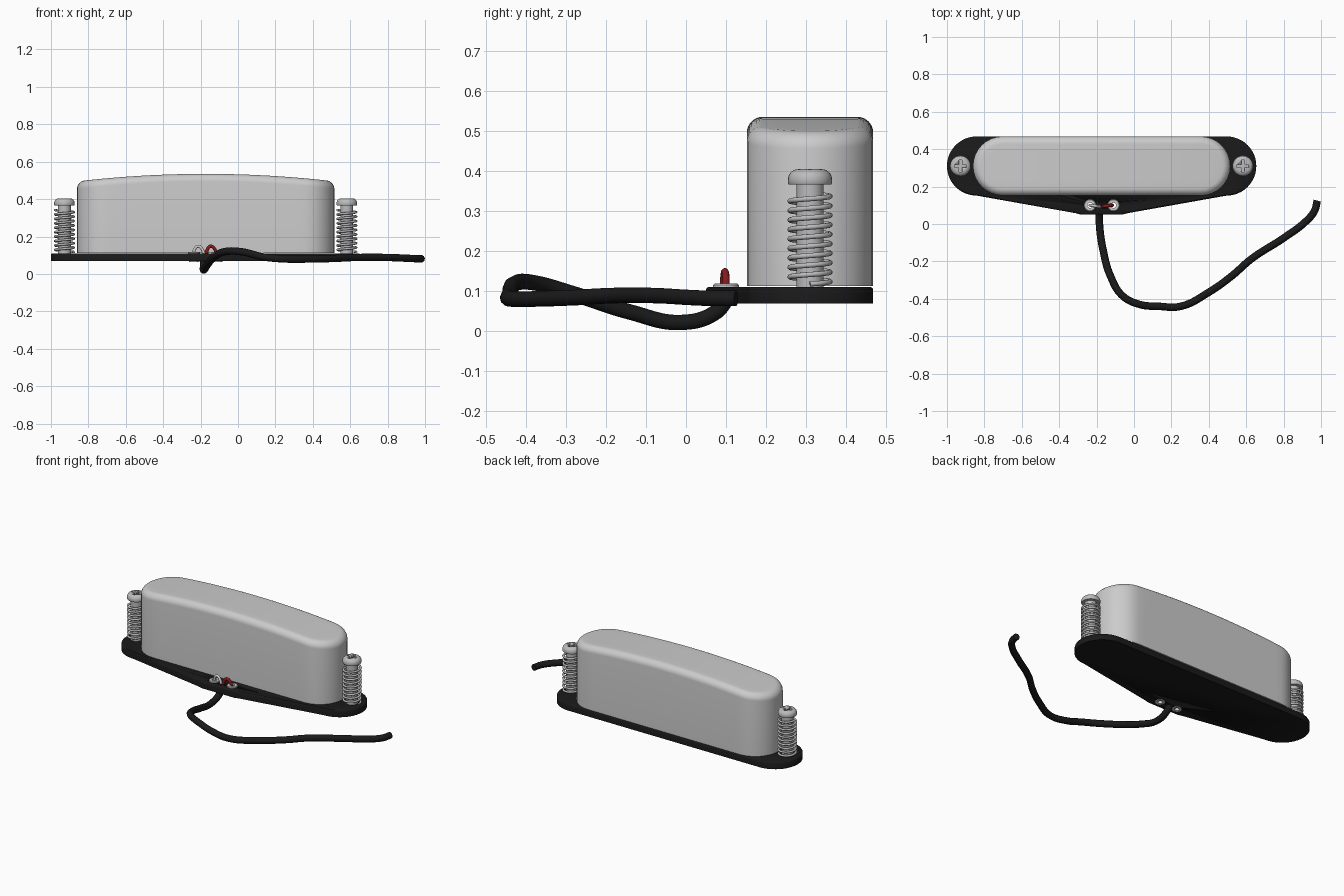
import bpy, bmesh
from math import sin, cos, pi, radians

if "Cube" in bpy.data.objects:
    bpy.data.objects.remove(bpy.data.objects["Cube"])

CX, CY = -0.173, 0.31          # centre of plate and cover
SCREWS = (CX - 0.755, CX + 0.755)
EYELETS = (-0.235, -0.11)


def material(name, rgb):
    m = bpy.data.materials.new(name)
    m.diffuse_color = (*rgb, 1)
    m.use_nodes = True
    m.node_tree.nodes["Principled BSDF"].inputs["Base Color"].default_value = m.diffuse_color
    return m


BLACK = material("black", (0.01, 0.01, 0.01))
RED = material("red", (0.25, 0.01, 0.01))
WHITE = material("white", (0.85, 0.85, 0.85))
STEEL = material("steel", (0.5, 0.5, 0.5))


def finish(name, bm, mat=None, angle=35):
    bmesh.ops.remove_doubles(bm, verts=bm.verts, dist=1e-5)
    bmesh.ops.recalc_face_normals(bm, faces=bm.faces)
    me = bpy.data.meshes.new(name)
    bm.to_mesh(me)
    bm.free()
    ob = bpy.data.objects.new(name, me)
    bpy.context.collection.objects.link(ob)
    if mat:
        me.materials.append(mat)
    activate(ob)
    bpy.ops.object.shade_smooth_by_angle(angle=radians(angle))
    return ob


def activate(ob):
    bpy.ops.object.select_all(action='DESELECT')
    ob.select_set(True)
    bpy.context.view_layer.objects.active = ob


def bridge(bm, rings, closed=False):
    n = len(rings[0])
    pairs = list(zip(rings, rings[1:])) + ([(rings[-1], rings[0])] if closed else [])
    for a, b in pairs:
        for i in range(n):
            j = (i + 1) % n
            bm.faces.new((a[i], a[j], b[j], b[i]))


def lathe(name, x, y, profile, mat=None, closed=False, n=32):
    bm = bmesh.new()
    rings = [[bm.verts.new((x + r * cos(2 * pi * i / n), y + r * sin(2 * pi * i / n), z))
              for i in range(n)] for r, z in profile]
    bridge(bm, rings, closed)
    if not closed:
        bm.faces.new(rings[0])
        bm.faces.new(rings[-1])
    return finish(name, bm, mat)


def tube(name, pts, r, mat=None, smooth=True):
    cu = bpy.data.curves.new(name, 'CURVE')
    cu.dimensions = '3D'
    cu.bevel_depth, cu.bevel_resolution, cu.use_fill_caps = r, 3, True
    cu.resolution_u = 12
    if smooth:
        s = cu.splines.new('BEZIER')
        s.bezier_points.add(len(pts) - 1)
        for b, p in zip(s.bezier_points, pts):
            b.co = p
            b.handle_left_type = b.handle_right_type = 'AUTO'
    else:
        s = cu.splines.new('POLY')
        s.points.add(len(pts) - 1)
        for b, p in zip(s.points, pts):
            b.co = (*p, 1)
    ob = bpy.data.objects.new(name, cu)
    bpy.context.collection.objects.link(ob)
    if mat:
        cu.materials.append(mat)
    activate(ob)
    bpy.ops.object.convert(target='MESH')
    bpy.ops.object.shade_smooth_by_angle(angle=radians(50))
    return bpy.context.object


def cut(ob, cutter):
    mod = ob.modifiers.new("cut", 'BOOLEAN')
    mod.object, mod.operation, mod.solver = cutter, 'DIFFERENCE', 'EXACT'
    activate(ob)
    bpy.ops.object.modifier_apply(modifier=mod.name)
    bpy.data.objects.remove(cutter)


def stadium(half, r, arc=16, straight=24):
    """Outline points: rounded ends of radius r, straight part 2*half long."""
    pts = []
    for side in (1, -1):
        for i in range(arc):
            a = -pi / 2 + pi * i / arc
            pts.append((side * (half + r * cos(a)), side * r * sin(a)))
        for i in range(straight):
            pts.append((side * (half - 2 * half * i / straight), side * r))
    return pts


# Base plate: rounded ends with a tapered tongue at the front
bm = bmesh.new()
R, HALF = 0.158, 0.669
outline = [(CX + HALF + R * cos(a), CY + R * sin(a)) for a in
           [-pi / 2 + pi * i / 24 for i in range(25)]]
outline += [(2 * CX - x, y) for x, y in reversed(outline)]
outline += [(CX - 0.14, 0.058), (CX - 0.11, 0.05), (CX + 0.11, 0.05), (CX + 0.14, 0.058)]
rings = []
for inset, z in ((0, 0.068), (0, 0.103), (0.002, 0.107), (0.007, 0.11)):
    rings.append([bm.verts.new((CX + (x - CX) * (1 - inset / 0.8),
                                0.26 + (y - 0.26) * (1 - inset / 0.21), z)) for x, y in outline])
bridge(bm, rings)
bm.faces.new(rings[0])
bm.faces.new(rings[-1])
plate = finish("base_plate", bm, BLACK)
for x in EYELETS:
    cut(plate, lathe("hole", x, 0.1, [(0.02, 0.0), (0.02, 0.2)]))

# Cover: stadium walls, rounded rim, top arched along its length
bm = bmesh.new()
R, HALF, F = 0.158, 0.53, 0.04
levels = [(0, None)]
levels += [(F * (1 - cos(a)), F * (sin(a) - 1)) for a in [pi / 2 * i / 8 for i in range(9)]]
levels += [(d, 0) for d in (0.08, 0.12, R)]
rings = []
for inset, drop in levels:
    ring = []
    for x, y in stadium(HALF, R - inset):
        top = 0.535 - 0.037 * (x / 0.66) ** 2
        ring.append(bm.verts.new((CX + x, CY + y, 0.112 if drop is None else top + drop)))
    rings.append(ring)
bridge(bm, rings)
bm.faces.new(rings[0])
finish("cover", bm)

# Height screws with cross recess, and their springs
for side, x in zip(("left", "right"), SCREWS):
    head = [(0.055 - 0.025 * (1 - cos(a)), 0.378 + 0.026 * sin(a))
            for a in [pi / 2 * i / 8 for i in range(9)]]
    screw = lathe(side + "_screw", x, CY, [(0.034, 0.108), (0.034, 0.35), (0.034, 0.366),
                                           (0.053, 0.366), (0.055, 0.37)] + head, STEEL)
    for w, d in ((0.062, 0.016), (0.016, 0.062)):
        bm = bmesh.new()
        bmesh.ops.create_cube(bm, size=1)
        for v in bm.verts:
            v.co = (x + v.co.x * w, CY + v.co.y * d, 0.405 + v.co.z * 0.036)
        cut(screw, finish("recess", bm))
    turns, steps = 9.5, 24
    n = int(turns * steps)
    tube(side + "_spring", [(x + 0.05 * cos(2 * pi * i / steps), CY + 0.05 * sin(2 * pi * i / steps),
                             0.117 + 0.225 * i / n) for i in range(n + 1)], 0.0065, STEEL, False)

# Eyelets riveted through the plate
for side, x in zip(("left", "right"), EYELETS):
    lathe(side + "_eyelet", x, 0.1, [(0.014, 0.064), (0.028, 0.064), (0.028, 0.068), (0.02, 0.068),
                                     (0.02, 0.11), (0.032, 0.11), (0.032, 0.115), (0.029, 0.118),
                                     (0.014, 0.118)], WHITE, True)

# Lead wires looping from the cable into the eyelets
tube("white_wire", [(-0.235, 0.1, 0.105), (-0.232, 0.1, 0.132), (-0.212, 0.097, 0.148),
                    (-0.192, 0.094, 0.132), (-0.18, 0.092, 0.09)], 0.008, WHITE)
tube("red_wire", [(-0.115, 0.1, 0.105), (-0.124, 0.1, 0.132), (-0.146, 0.097, 0.148),
                  (-0.163, 0.094, 0.132), (-0.168, 0.092, 0.09)], 0.009, RED)

# Output cable
tube("cable", [(-0.183, 0.105, 0.085), (-0.184, 0.075, 0.047), (-0.184, -0.01, 0.021),
               (-0.165, -0.14, 0.047), (-0.125, -0.28, 0.092), (-0.06, -0.385, 0.121),
               (0.03, -0.43, 0.117), (0.13, -0.44, 0.092), (0.25, -0.44, 0.08),
               (0.4, -0.365, 0.08), (0.52, -0.28, 0.083), (0.63, -0.185, 0.088),
               (0.8, -0.075, 0.088), (0.92, 0.015, 0.083), (0.965, 0.07, 0.081),
               (0.98, 0.125, 0.081)], 0.02, BLACK)
